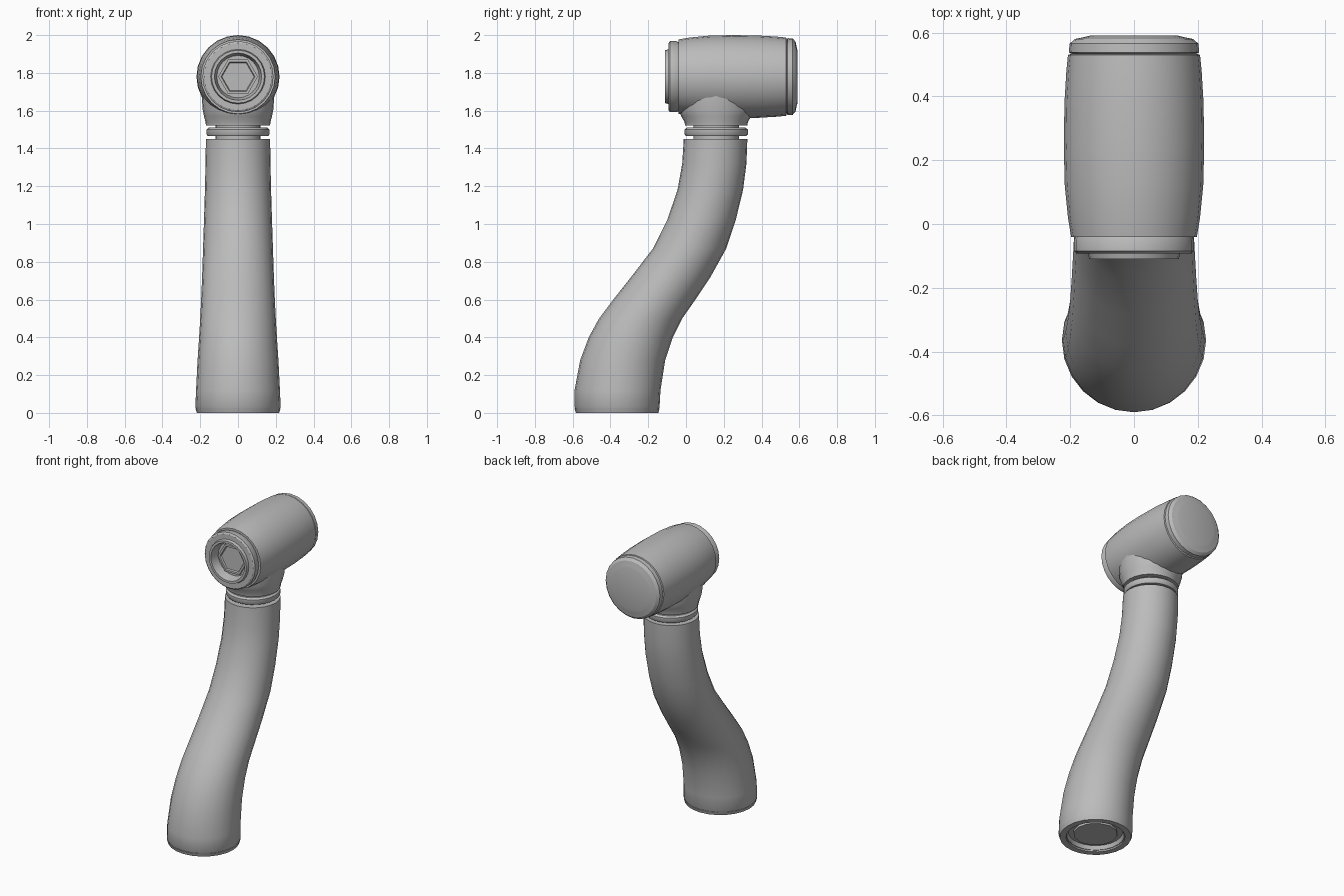
import bpy, bmesh, math
from mathutils import Vector

cube = bpy.data.objects.get("Cube")
if cube:
    bpy.data.objects.remove(cube, do_unlink=True)

grey = bpy.data.materials.new("matte grey")
grey.use_nodes = True
grey.diffuse_color = (0.5, 0.5, 0.5, 1)
grey.node_tree.nodes["Principled BSDF"].inputs["Base Color"].default_value = (0.5, 0.5, 0.5, 1)

HEAD_Z = 1.78
NECK_Y = 0.16


def loft(name, rings, sides=24, closed=False, angle=35):
    """Skin a list of rings, each a list of points; cap the ends or join them."""
    bm = bmesh.new()
    loops = [[bm.verts.new(p) for p in ring] for ring in rings]
    pairs = list(zip(loops, loops[1:]))
    if closed:
        pairs.append((loops[-1], loops[0]))
    for a, b in pairs:
        for i in range(sides):
            j = (i + 1) % sides
            bm.faces.new((a[i], a[j], b[j], b[i]))
    if not closed:
        bm.faces.new(loops[0])
        bm.faces.new(loops[-1])
    bmesh.ops.recalc_face_normals(bm, faces=bm.faces)
    mesh = bpy.data.meshes.new(name)
    bm.to_mesh(mesh)
    bm.free()
    mesh.materials.append(grey)
    obj = bpy.data.objects.new(name, mesh)
    bpy.context.collection.objects.link(obj)
    bpy.ops.object.select_all(action='DESELECT')
    obj.select_set(True)
    bpy.context.view_layer.objects.active = obj
    bpy.ops.object.shade_smooth_by_angle(angle=math.radians(angle))
    return obj


def circle(sides):
    return [(math.cos(i * math.tau / sides), math.sin(i * math.tau / sides)) for i in range(sides)]


def flat_ring(z, y, rx, ry, sides=24):
    return [Vector((c * rx, y + s * ry, z)) for c, s in circle(sides)]


def upright_ring(y, r, sides=24):
    return [Vector((c * r, y, HEAD_Z + s * r)) for c, s in circle(sides)]


# Handle: S-shaped grip from (height, front edge, back edge, half width),
# with a recessed underside
underside = [flat_ring(0.035, -0.365, 0.13, 0.13),
             flat_ring(0.035, -0.365, 0.165, 0.165),
             flat_ring(0.01, -0.365, 0.175, 0.175),
             flat_ring(0.01, -0.365, 0.215, 0.215)]
grip = [(0.03, -0.59, -0.14, 0.226), (0.12, -0.59, -0.135, 0.222),
        (0.28, -0.56, -0.11, 0.214), (0.4, -0.515, -0.07, 0.206),
        (0.5, -0.46, -0.02, 0.2), (0.6, -0.385, 0.05, 0.195),
        (0.72, -0.29, 0.13, 0.19), (0.87, -0.175, 0.213, 0.185),
        (1.02, -0.1, 0.263, 0.18), (1.18, -0.045, 0.302, 0.175),
        (1.32, -0.02, 0.32, 0.172), (1.45, -0.012, 0.325, 0.17)]
loft("handle", underside + [flat_ring(z, (a + b) / 2, w, (b - a) / 2) for z, a, b, w in grip])

# Base ring and the plug inside it
loft("base_ring", [flat_ring(z, -0.365, r, r) for z, r in
                   ((0.0, 0.18), (0.0, 0.218), (0.022, 0.225), (0.022, 0.18))], closed=True)
loft("base_plug", [flat_ring(z, -0.365, r, r, 12) for z, r in
                   ((0.02, 0.135), (0.045, 0.135))], sides=12)

# Neck: narrow core with a collar around it
loft("neck_core", [flat_ring(z, NECK_Y, 0.12, 0.12) for z in (1.44, 1.55)])
loft("neck_collar", [flat_ring(z, NECK_Y, r, r) for z, r in
                     ((1.465, 0.12), (1.465, 0.16), (1.475, 0.167),
                      (1.5, 0.167), (1.51, 0.155), (1.51, 0.12))], closed=True)

# Flared socket that blends up into the head
loft("neck_socket", [flat_ring(z, y, rx, ry) for z, y, rx, ry in
                     ((1.522, NECK_Y, 0.17, 0.165), (1.54, NECK_Y, 0.172, 0.168),
                      (1.57, 0.16, 0.18, 0.185), (1.605, 0.16, 0.187, 0.2),
                      (1.68, 0.16, 0.192, 0.2), (1.78, 0.16, 0.192, 0.2))])

# Head barrel with a slight bulge
loft("head_barrel", [upright_ring(y, r) for y, r in
                     ((-0.04, 0.17), (-0.04, 0.197), (0.02, 0.207), (0.12, 0.217),
                      (0.24, 0.22), (0.38, 0.218), (0.48, 0.212), (0.53, 0.207),
                      (0.535, 0.19))])

# Rounded rear cap
loft("rear_cap", [upright_ring(y, r) for y, r in
                  ((0.53, 0.19), (0.538, 0.204), (0.565, 0.202),
                   (0.58, 0.185), (0.586, 0.155), (0.59, 0.14))], angle=25)

# Front bezel, stepped lip and recessed opening
loft("front_bezel", [upright_ring(y, r) for y, r in
                     ((-0.035, 0.18), (-0.05, 0.188), (-0.085, 0.188), (-0.092, 0.178),
                      (-0.092, 0.145), (-0.11, 0.14), (-0.11, 0.125), (-0.05, 0.112))])
loft("front_insert", [upright_ring(y, r, 6) for y, r in
                      ((-0.045, 0.105), (-0.065, 0.105), (-0.065, 0.09), (-0.055, 0.085))], sides=6)
